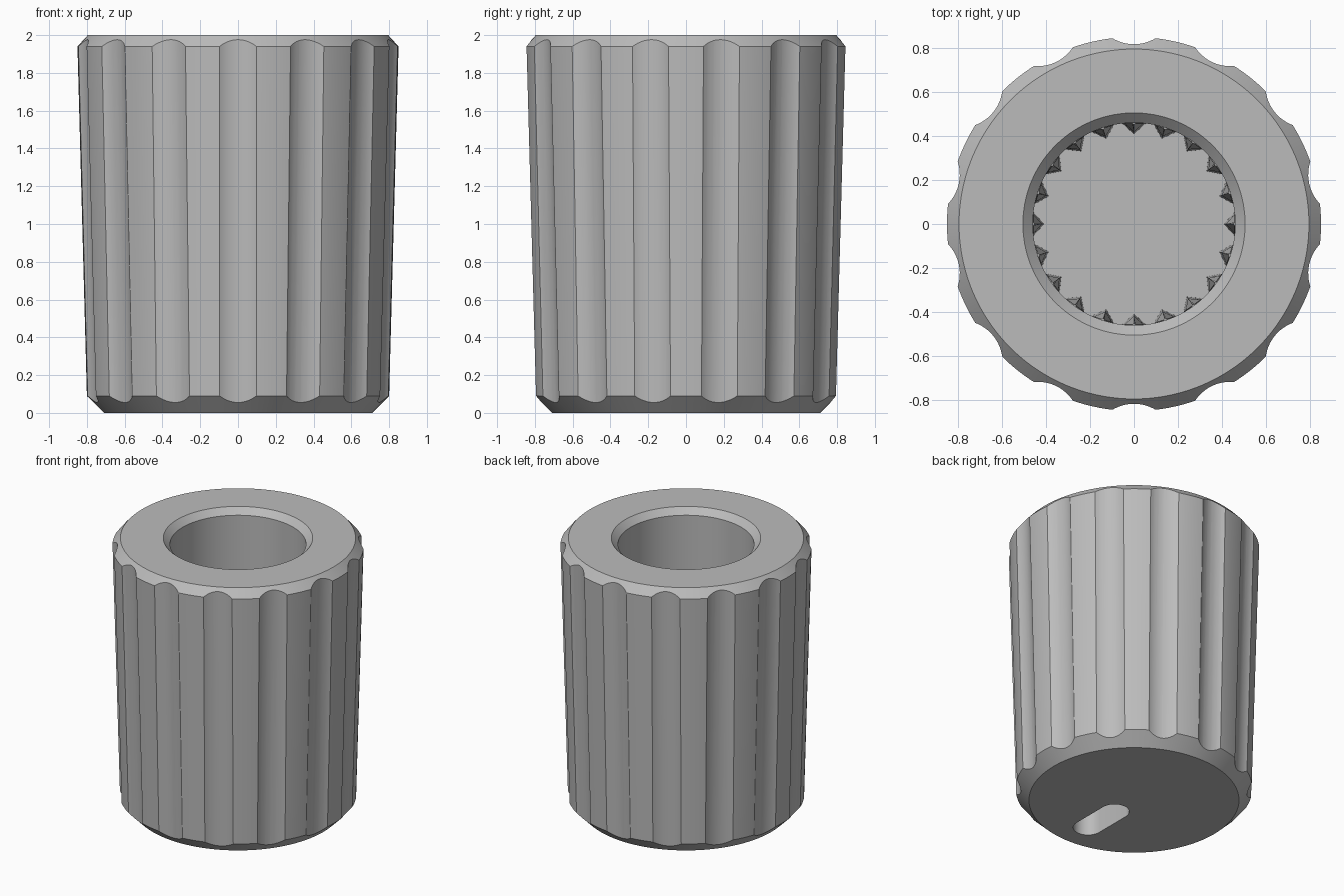
import bpy, bmesh, math
from mathutils import Matrix, Vector

if "Cube" in bpy.data.objects:
    bpy.data.objects.remove(bpy.data.objects["Cube"])

FLUTES, TEETH, SEGMENTS = 14, 20, 140
FLOOR_Z, BORE_R = 0.35, 0.46

grey = bpy.data.materials.new("plain_grey")
grey.use_nodes = True
colour = (0.5, 0.5, 0.5, 1)
grey.diffuse_color = colour
grey.node_tree.nodes["Principled BSDF"].inputs["Base Color"].default_value = colour


def make_object(name, bm):
    bmesh.ops.recalc_face_normals(bm, faces=bm.faces)
    mesh = bpy.data.meshes.new(name)
    bm.to_mesh(mesh)
    bm.free()
    obj = bpy.data.objects.new(name, mesh)
    mesh.materials.append(grey)
    bpy.context.collection.objects.link(obj)
    return obj


def loft(bm, rings):
    """Skin matching closed loops of points and cap both ends."""
    loops = [[bm.verts.new(p) for p in ring] for ring in rings]
    n = len(loops[0])
    for a, b in zip(loops, loops[1:]):
        for i in range(n):
            j = (i + 1) % n
            bm.faces.new((a[i], a[j], b[j], b[i]))
    bm.faces.new(loops[0])
    bm.faces.new(loops[-1])


def circle(radius, z, count=SEGMENTS):
    return [(radius * math.cos(math.tau * i / count),
             radius * math.sin(math.tau * i / count), z) for i in range(count)]


def select_only(obj):
    bpy.ops.object.select_all(action="DESELECT")
    obj.select_set(True)
    bpy.context.view_layer.objects.active = obj


# Tapered body with chamfered rims and a blind bore
bm = bmesh.new()
loft(bm, [circle(r, z) for r, z in (
    (0.71, 0), (0.80, 0.09), (0.85, 1.94), (0.795, 2.0),
    (0.505, 2.0), (BORE_R, 1.955), (BORE_R, FLOOR_Z))])
body = make_object("knob_body", bm)

# Cutter: grip flutes parallel to the tapered wall
bm = bmesh.new()
flute_r, depth = 0.185, 0.034
slope = 0.05 / 1.85
for k in range(FLUTES):
    turn = Matrix.Rotation(math.tau * k / FLUTES - math.pi / 2, 4, "Z")
    rings = []
    for z in (-0.2, 2.2):
        axis = 0.80 + slope * (z - 0.09) - depth + flute_r
        rings.append([turn @ (Vector(p) + Vector((axis, 0, 0)))
                      for p in circle(flute_r, z, 64)])
    loft(bm, rings)

# Cutter: rounded pointer slot in the closed end
slot_r, slot_half, slot_y = 0.1, 0.14, -0.345
outline = []
for end in (1, -1):
    for i in range(17):
        a = math.pi * i / 16 + (0 if end > 0 else math.pi)
        outline.append((slot_r * math.cos(a),
                        slot_y + end * slot_half + slot_r * math.sin(a)))
loft(bm, [[(x, y, z) for x, y in outline] for z in (-0.1, 0.2)])
cutter = make_object("groove_cutter", bm)
cutter.hide_render = True

cut = body.modifiers.new("grooves", "BOOLEAN")
cut.operation, cut.solver, cut.object = "DIFFERENCE", "EXACT", cutter
select_only(body)
bpy.ops.object.modifier_apply(modifier=cut.name)
bpy.data.objects.remove(cutter)
bpy.ops.object.shade_smooth_by_angle(angle=math.radians(25))

# Tapered gripping teeth around the lower bore
bm = bmesh.new()
for k in range(TEETH):
    turn = Matrix.Rotation(math.tau * k / TEETH, 4, "Z")
    rings = []
    for z, size in ((FLOOR_Z - 0.01, 1), (0.8, 0.8), (1.3, 0.15)):
        half, tip = 0.052 * size, BORE_R - 0.052 * size
        rings.append([turn @ Vector(p) for p in (
            (BORE_R + 0.01, -half, z), (BORE_R - 0.004, -half, z), (tip, 0, z),
            (BORE_R - 0.004, half, z), (BORE_R + 0.01, half, z))])
    loft(bm, rings)
make_object("bore_teeth", bm)
